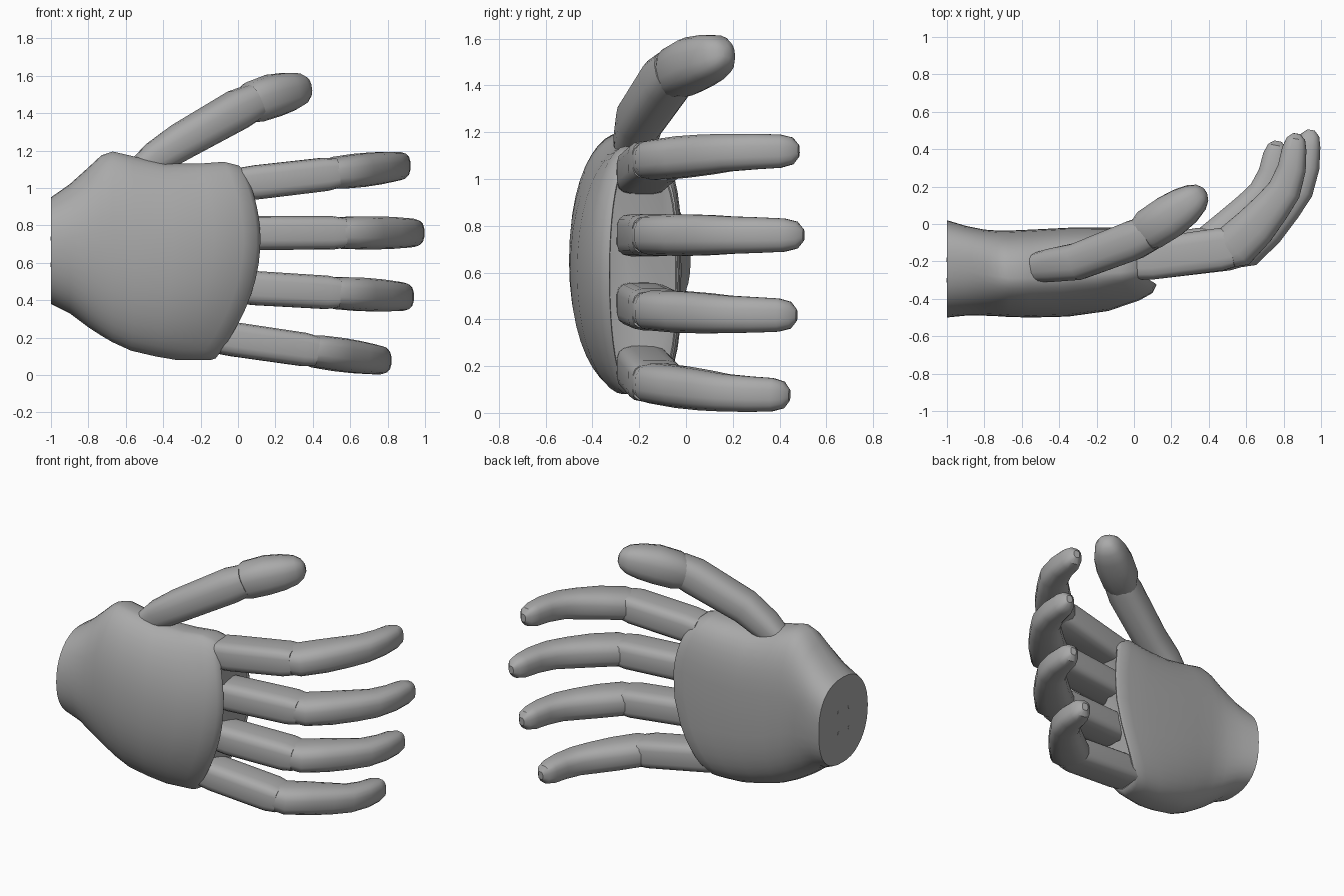
import bpy, bmesh, math
from mathutils import Vector

cube = bpy.data.objects.get("Cube")
if cube:
    bpy.data.objects.remove(cube)

grey = bpy.data.materials.new("satin grey")
grey.use_nodes = True
grey.diffuse_color = (0.4, 0.4, 0.4, 1)
grey.node_tree.nodes["Principled BSDF"].inputs["Base Color"].default_value = (0.4, 0.4, 0.4, 1)


def power(v, e):
    return math.copysign(abs(v) ** e, v)


def loft(name, rings, angle):
    """Skin a list of equal-length rings and close both ends."""
    bm = bmesh.new()
    loops = [[bm.verts.new(p) for p in ring] for ring in rings]
    n = len(loops[0])
    for a, b in zip(loops, loops[1:]):
        for i in range(n):
            j = (i + 1) % n
            bm.faces.new((a[i], a[j], b[j], b[i]))
    bm.faces.new(loops[0])
    bm.faces.new(loops[-1])
    bmesh.ops.recalc_face_normals(bm, faces=bm.faces)
    mesh = bpy.data.meshes.new(name)
    bm.to_mesh(mesh)
    bm.free()
    mesh.materials.append(grey)
    obj = bpy.data.objects.new(name, mesh)
    bpy.context.collection.objects.link(obj)
    bpy.ops.object.select_all(action='DESELECT')
    obj.select_set(True)
    bpy.context.view_layer.objects.active = obj
    bpy.ops.object.shade_smooth_by_angle(angle=math.radians(angle))


def limb(name, path, exponent, angle=35, sides=16):
    """Loft rounded-box sections along (x, y, z, half depth, half width)."""
    pts = [Vector(p[:3]) for p in path]
    rings = []
    for i, (p, spec) in enumerate(zip(pts, path)):
        t = (pts[min(i + 1, len(pts) - 1)] - pts[max(i - 1, 0)]).normalized()
        up = Vector((0, 0, 1))
        w = (up - t * up.dot(t)).normalized()
        d = t.cross(w)
        ring = []
        for k in range(sides):
            a = math.tau * (k + 0.5) / sides
            ring.append(p + d * spec[3] * power(math.cos(a), 2 / exponent)
                        + w * spec[4] * power(math.sin(a), 2 / exponent))
        rings.append(ring)
    loft(name, rings, angle)


def palm_ring(x, zlo, zhi, ylo, yhi, mid, bend, flat, dome, shrink=1.0, sides=40):
    """Domed on the back of the hand, flatter on the palm, bowed at the knuckles."""
    ring = []
    zc, zr = (zlo + zhi) / 2, (zhi - zlo) / 2
    for k in range(sides):
        a = math.tau * k / sides
        c, s = math.cos(a), math.sin(a)
        e = 2 / flat if c > 0 else dome
        depth = (yhi - mid) if c > 0 else (mid - ylo)
        y = mid + depth * power(c, e) * shrink
        z = zc + zr * power(s, 2 / flat if c > 0 else 0.95) * shrink
        ring.append(Vector((x - 0.6 * bend * (z - 0.72) ** 2, y, z)))
    return ring


# Palm shell, from wrist to knuckle rim, with a shallow knuckle face
stations = [
    (-1.00, 0.38, 0.95, -0.50, 0.02, -0.24, 0, 2.5, 0.92),
    (-0.90, 0.33, 1.02, -0.49, -0.01, -0.25, 0, 2.5, 0.95),
    (-0.80, 0.255, 1.11, -0.49, -0.03, -0.27, 0, 2.6, 1.0),
    (-0.73, 0.21, 1.175, -0.493, -0.035, -0.28, 0, 2.6, 1.05),
    (-0.67, 0.175, 1.195, -0.497, -0.035, -0.29, 0, 2.7, 1.1),
    (-0.55, 0.13, 1.17, -0.50, -0.03, -0.29, 0.1, 2.8, 1.1),
    (-0.35, 0.10, 1.13, -0.495, -0.02, -0.28, 0.4, 3, 1.1),
    (-0.13, 0.08, 1.13, -0.465, -0.02, -0.27, 0.8, 3.2, 1.1),
    (0.03, 0.08, 1.14, -0.41, -0.02, -0.26, 1, 3.4, 1.05),
    (0.10, 0.08, 1.12, -0.37, -0.025, -0.25, 1, 3.4, 0.95),
    (0.12, 0.09, 1.09, -0.33, -0.035, -0.24, 1, 3.4, 0.9),
]
rings = [palm_ring(*s) for s in stations]
rim = stations[-1][1:]
rings.append(palm_ring(0.12, *rim, shrink=0.97))
rings.append(palm_ring(0.11, *rim, shrink=0.95))
loft("palm", rings, 45)

# Four fingers sharing one profile: (distance along, y, half depth, half width)
proximal = [(0.0, -0.19, 0.108, 0.088), (0.1, -0.185, 0.112, 0.092),
            (0.5, -0.135, 0.115, 0.09), (0.57, -0.125, 0.105, 0.08)]
distal = [(0.51, -0.155, 0.09, 0.076), (0.58, -0.12, 0.125, 0.087),
          (0.70, -0.015, 0.115, 0.09), (0.80, 0.095, 0.1, 0.087),
          (0.874, 0.19, 0.09, 0.081),
          (0.917, 0.31, 0.077, 0.077), (0.932, 0.42, 0.066, 0.072),
          (0.942, 0.475, 0.05, 0.058), (0.947, 0.503, 0.02, 0.025)]
fingers = {  # base x, base z, tip x, tip z, tip y
    "index": (0.01, 1.02, 0.91, 1.125, 0.48),
    "middle": (0.0, 0.76, 0.99, 0.76, 0.50),
    "ring": (0.0, 0.47, 0.93, 0.415, 0.47),
    "little": (-0.12, 0.205, 0.81, 0.07, 0.44),
}
for name, (bx, bz, tx, tz, ty) in fingers.items():
    for part, profile, exponent in (("proximal", proximal, 4), ("distal", distal, 2.8)):
        path = []
        for s, y, depth, width in profile:
            u = s / 0.99
            path.append((bx + (tx - bx) * u, y * ty / 0.5 if y > 0 else y,
                         bz + (tz - bz) * u, depth, width))
        limb(name + "_finger_" + part, path, exponent)

# Thumb
limb("thumb_proximal", [
    (-0.54, -0.235, 1.08, 0.075, 0.07), (-0.44, -0.22, 1.16, 0.09, 0.09),
    (-0.30, -0.20, 1.25, 0.1, 0.1), (0.0, -0.085, 1.42, 0.107, 0.108),
    (0.09, -0.045, 1.465, 0.095, 0.095)], 2.7)
limb("thumb_distal", [
    (0.03, -0.065, 1.425, 0.085, 0.085), (0.09, -0.025, 1.46, 0.115, 0.112),
    (0.19, 0.04, 1.495, 0.118, 0.115), (0.27, 0.095, 1.515, 0.106, 0.104),
    (0.33, 0.14, 1.53, 0.083, 0.086), (0.362, 0.165, 1.538, 0.055, 0.058),
    (0.378, 0.176, 1.542, 0.022, 0.024)], 2.6)

# Small fastener plates on the wrist face
for i, y in enumerate((-0.19, -0.30)):
    for j, z in enumerate((0.59, 0.73)):
        discs = [[Vector((x, y + 0.012 * math.cos(math.tau * k / 10),
                          z + 0.012 * math.sin(math.tau * k / 10))) for k in range(10)]
                 for x in (-1.002, -0.996)]
        loft("wrist_fastener_%d" % (2 * i + j + 1), discs, 30)
